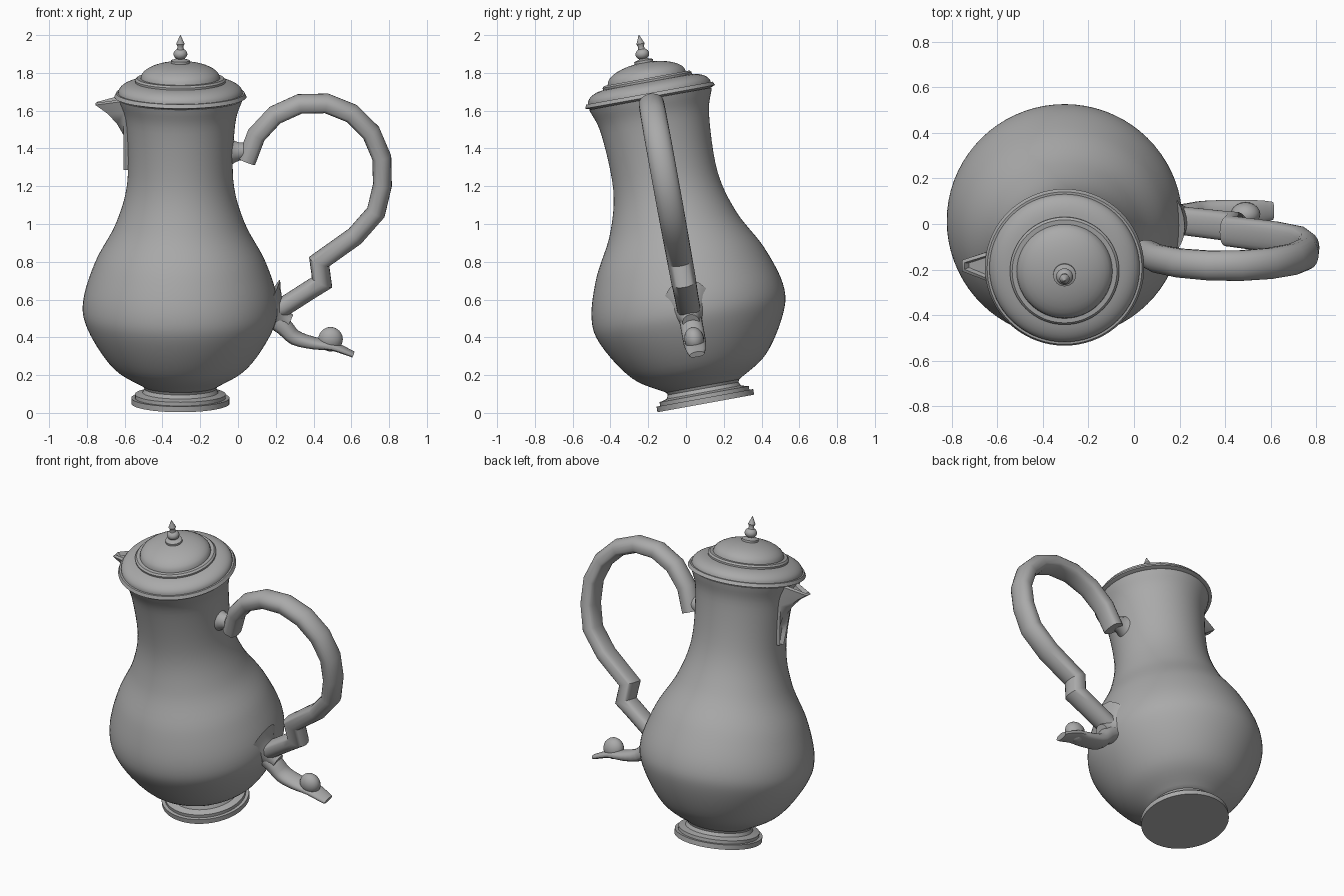
import bpy, bmesh
from math import sin, cos, pi, radians
from mathutils import Matrix, Vector

cube = bpy.data.objects.get("Cube")
if cube:
    bpy.data.objects.remove(cube)

metal = bpy.data.materials.new("grey metal")
metal.use_nodes = True
grey = (.4, .4, .4, 1)
metal.diffuse_color = grey
metal.node_tree.nodes["Principled BSDF"].inputs["Base Color"].default_value = grey

# The whole pot leans forward on the edge of its foot
axis_x, lift, lean = -.305, .05, radians(10.3)
pose = Matrix.Translation((axis_x, .105, lift)) @ Matrix.Rotation(lean, 4, 'X')


def finish(name, bm):
    bmesh.ops.recalc_face_normals(bm, faces=bm.faces)
    mesh = bpy.data.meshes.new(name)
    bm.to_mesh(mesh)
    bm.free()
    mesh.materials.append(metal)
    obj = bpy.data.objects.new(name, mesh)
    obj.matrix_world = pose
    bpy.context.collection.objects.link(obj)
    bpy.ops.object.select_all(action='DESELECT')
    obj.select_set(True)
    bpy.context.view_layer.objects.active = obj
    bpy.ops.object.shade_smooth_by_angle(angle=radians(40))


def skin(name, rings):
    """Join closed rings of points into a capped tube."""
    bm = bmesh.new()
    loops = [[bm.verts.new(point) for point in ring] for ring in rings]
    count = len(loops[0])
    for lower, upper in zip(loops, loops[1:]):
        for i in range(count):
            j = (i + 1) % count
            bm.faces.new((lower[i], lower[j], upper[j], upper[i]))
    bm.faces.new(loops[0])
    bm.faces.new(loops[-1])
    finish(name, bm)


def circle(sides):
    return [(cos(2 * pi * i / sides), sin(2 * pi * i / sides)) for i in range(sides)]


def arc(centre_x, centre_z, radius_x, radius_z, start, end, steps=8):
    """Points along part of an ellipse, with angles in degrees."""
    angles = [radians(start + (end - start) * i / steps) for i in range(steps + 1)]
    return [(centre_x + radius_x * cos(a), centre_z + radius_z * sin(a)) for a in angles]


def smooth_path(points, steps=6):
    """Catmull-Rom curve through the points."""
    path = [Vector(point) for point in points]
    path = [path[0] * 2 - path[1]] + path + [path[-1] * 2 - path[-2]]
    curve = []
    for before, start, end, after in zip(path, path[1:], path[2:], path[3:]):
        pull_start, pull_end = (end - before) / 2, (after - start) / 2
        for step in range(steps):
            t = step / steps
            blend = t * t * (3 - 2 * t)
            curve.append(start.lerp(end, blend) + pull_start * t * (1 - t) ** 2
                         - pull_end * t * t * (1 - t))
    return curve + [path[-2]]


def lathe(name, profile, sides=72):
    skin(name, [[(r * x, r * y, z) for x, y in circle(sides)] for r, z in profile])


def place(x, z, y=0):
    """Move a point of the upright side plan into the pot's leaning plane."""
    return (x - axis_x, y, (z - lift) / cos(lean))


def strap(name, path, thickness, width, flatness=1):
    """Bar along a path; thickness and width are functions of progress 0 to 1."""
    path = [Vector(point) for point in path]
    last = len(path) - 1
    rings = []
    for i, point in enumerate(path):
        arrive = (point - path[max(i - 1, 0)]).normalized()
        leave = (path[min(i + 1, last)] - point).normalized()
        along = (arrive + leave).normalized()
        mitre = max(along.dot(leave), along.dot(arrive))
        across = Vector((-along.y, along.x)) / mitre * thickness(i / last)
        ring = []
        for out, side in circle(20):
            if out < 0:
                out = -abs(out) ** flatness
            spot = point + across * out
            ring.append(place(spot.x, spot.y, side * width(i / last)))
        rings.append(ring)
    skin(name, rings)


def flare(name, start, end, thin, spread):
    """Fillet that widens from the handle into the body."""
    path = [Vector(start).lerp(Vector(end), i / 6) for i in range(7)]
    strap(name, path, lambda t: thin + spread * (1 - t) ** 2,
          lambda t: thin + spread * .7 * (1 - t) ** 2)


# Turned body on a stepped foot
lathe("body", smooth_path([(.19, .09), (.36, .2), (.49, .4), (.515, .55), (.45, .76),
                           (.34, .97), (.28, 1.2), (.29, 1.5), (.33, 1.64)]))
lathe("foot", [(.26, 0), (.26, .03), (.24, .03), (.24, .05), (.2, .06), (.19, .08), (.2, .1)])

# Lid: rim, rounded skirt, step and dome
lathe("lid", [(.32, 1.64), (.35, 1.65), (.34, 1.67)] + arc(.22, 1.67, .11, .06, 0, 80)
      + [(.24, 1.74), (.23, 1.75)] + arc(0, 1.75, .21, .085, 0, 88))

# Finial: disc, ball and pointed tip
lathe("finial", [(.05, 1.82), (.05, 1.845), (.02, 1.855)] + arc(0, 1.88, .037, .03, -60, 60)
      + [(.015, 1.92), (.022, 1.935), (.001, 1.983)], sides=24)

# Arched handle with its kinked lower arm
strap("handle", arc(.405, 1.27, .365, .375, 170, -10)
      + [(.73, 1.06), (.62, .935), (.43, .8), (.445, .69), (.38, .65), (.24, .56), (.1, .5)],
      lambda t: .05, lambda t: .06 + .01 * sin(pi * t), flatness=.45)
flare("upper_mount", (-.1, 1.38), (.03, 1.385), .045, .09)
flare("lower_mount", (.14, .55), (.27, .48), .045, .13)

# Curling tail with a raised bud
strap("tail", smooth_path([(.16, .52), (.24, .46), (.3, .4), (.4, .37), (.5, .355), (.61, .31)],
                          steps=3),
      lambda t: .055 - .04 * t, lambda t: .06 - .02 * t ** 8, flatness=.6)
bud = bmesh.new()
bmesh.ops.create_uvsphere(bud, u_segments=20, v_segments=12, radius=.065,
                          matrix=Matrix.Translation(place(.49, .39)) @ Matrix.Diagonal((1, .8, 1, 1)))
finish("tail_bud", bud)


# Beak spout, widening upward, with a channel sunk into its top
def beak(tip, width, blunt, z, drop=0):
    half = [(-.2, width, z), (-.3, width, z), (-tip, blunt, z - drop)]
    return half + [(x, -y, height) for x, y, height in reversed(half)]


spout = []
for i in range(7):
    t = i / 6
    spout.append(beak(.27 + .18 * t ** 2.5, .02 + .06 * t, .01 + .015 * t,
                      1.26 + .38 * t, .03 * t ** 4))
spout.append(beak(.44, .065, .015, 1.65, .03))
spout.append(beak(.42, .055, .01, 1.63, .03))
skin("spout", spout)
